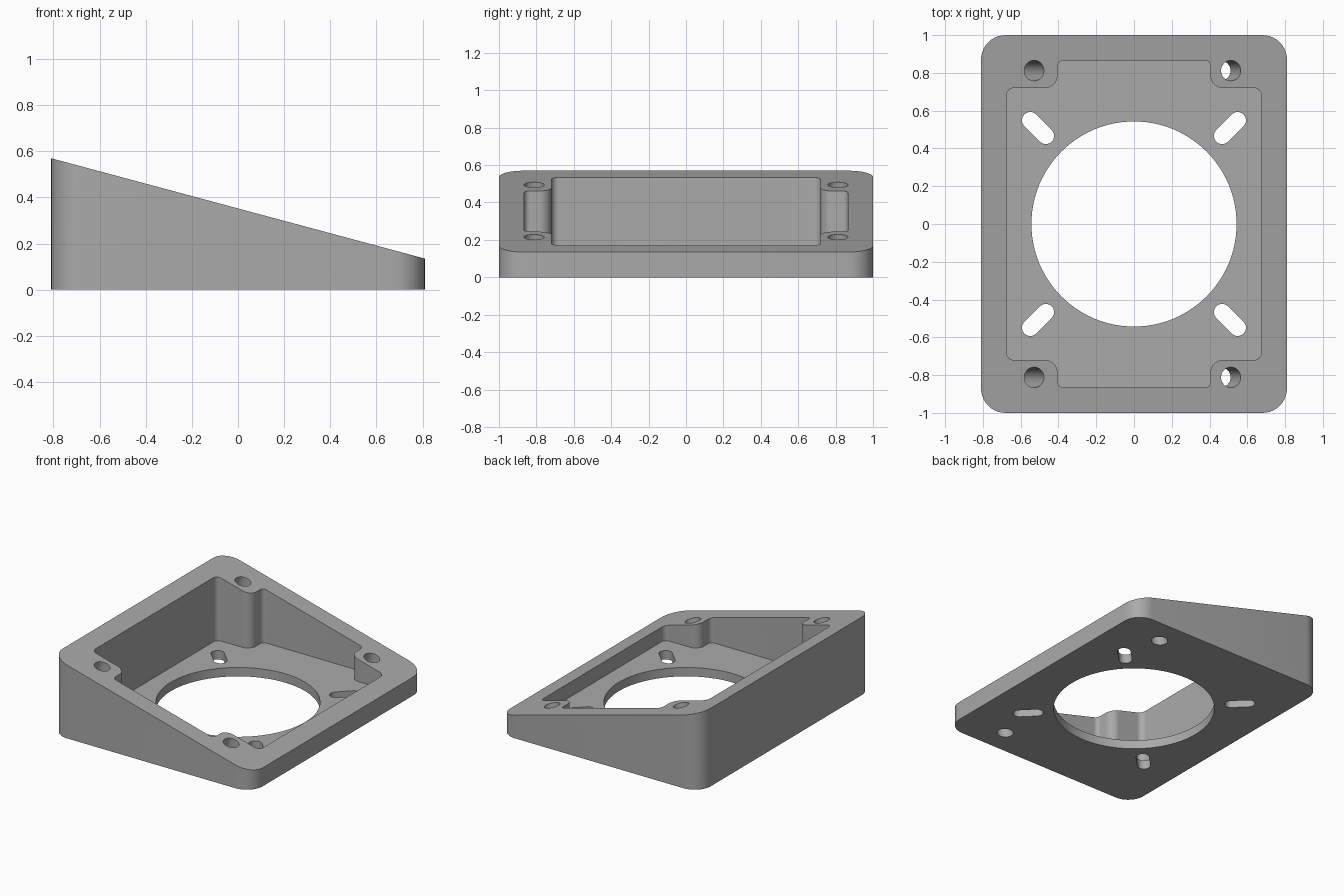
import bpy, bmesh
from math import sin, cos, pi, atan2
from mathutils import Vector, Matrix

if "Cube" in bpy.data.objects:
    bpy.data.objects.remove(bpy.data.objects["Cube"], do_unlink=True)

SLOPE = (0.57 - 0.135) / 1.62
MID_HEIGHT = 0.3525
FLOOR = 0.065
TILT = atan2(SLOPE, 1)


def top_height(x):
    return MID_HEIGHT - SLOPE * x


def rounded(corners, steps=10):
    """Outline with every (x, y, radius) right-angle corner replaced by an arc."""
    points = []
    for i, (x, y, r) in enumerate(corners):
        here = Vector((x, y))
        to_prev = (Vector(corners[i - 1][:2]) - here).normalized()
        to_next = (Vector(corners[(i + 1) % len(corners)][:2]) - here).normalized()
        for s in range(steps + 1):
            a = s / steps * pi / 2
            points.append(here + r * (to_prev * (1 - sin(a)) + to_next * (1 - cos(a))))
    return points


def circle(r, steps):
    return [Vector((r * cos(2 * pi * i / steps), r * sin(2 * pi * i / steps)))
            for i in range(steps)]


def slot(half_length, r, steps=12):
    return [Vector((side * half_length + r * cos(a), r * sin(a)))
            for side, start in ((1, -pi / 2), (-1, pi / 2))
            for a in (start + pi * i / steps for i in range(steps + 1))]


def prism(name, outline, bottom, top, matrix=Matrix()):
    """Extrude an outline; top may be a number or a function of x."""
    bm = bmesh.new()
    lift = top if callable(top) else lambda x: top
    low = [bm.verts.new((p.x, p.y, bottom)) for p in outline]
    high = [bm.verts.new((p.x, p.y, lift(p.x))) for p in outline]
    bm.faces.new(low[::-1])
    bm.faces.new(high)
    for i in range(len(low)):
        j = (i + 1) % len(low)
        bm.faces.new((low[i], low[j], high[j], high[i]))
    bmesh.ops.transform(bm, matrix=matrix, verts=bm.verts)
    bmesh.ops.recalc_face_normals(bm, faces=bm.faces)
    mesh = bpy.data.meshes.new(name)
    bm.to_mesh(mesh)
    bm.free()
    obj = bpy.data.objects.new(name, mesh)
    bpy.context.collection.objects.link(obj)
    return obj


# Wedge body with rounded vertical corners
body = prism("wedge_housing", rounded([(-0.81, -1, 0.13), (0.81, -1, 0.13),
                                       (0.81, 1, 0.13), (-0.81, 1, 0.13)]),
             0, top_height)

# Cross-shaped pocket that leaves a boss in each corner
quarter = [(0.675, 0.72, 0.04), (0.405, 0.72, 0.065), (0.405, 0.865, 0.03)]
half = quarter + [(-x, y, r) for x, y, r in quarter[::-1]]
pocket = half + [(-x, -y, r) for x, y, r in half]
cutters = [prism("pocket_cutter", rounded(pocket), FLOOR, 1)]

# Large opening through the floor
cutters.append(prism("opening_cutter", circle(0.543, 96), -0.2, 0.2))

# Radial slots in the floor and screw holes square to the sloped rim
for sx in (-1, 1):
    for sy in (-1, 1):
        place = Matrix.Translation((sx * 0.508, sy * 0.508, 0)) @ \
            Matrix.Rotation(atan2(sy, sx), 4, 'Z')
        cutters.append(prism("slot_cutter", slot(0.058, 0.044), -0.2, 0.2, place))
        x = sx * 0.521 - 0.008
        place = Matrix.Translation((x, sy * 0.812, top_height(x))) @ \
            Matrix.Rotation(TILT, 4, 'Y')
        cutters.append(prism("screw_hole_cutter", circle(0.054, 32), -0.42, 0.2, place))

# Cut everything out, then drop the cutters
bpy.context.view_layer.objects.active = body
body.select_set(True)
for cutter in cutters:
    cutter.hide_render = True
    mod = body.modifiers.new("cut", 'BOOLEAN')
    mod.operation = 'DIFFERENCE'
    mod.solver = 'EXACT'
    mod.object = cutter
    bpy.ops.object.modifier_apply(modifier=mod.name)
    bpy.data.objects.remove(cutter, do_unlink=True)

# One plain grey finish
grey = bpy.data.materials.new("plain_grey")
grey.use_nodes = True
colour = (0.4, 0.4, 0.4, 1)
grey.diffuse_color = colour
grey.node_tree.nodes["Principled BSDF"].inputs["Base Color"].default_value = colour
body.data.materials.clear()
body.data.materials.append(grey)
bpy.ops.object.shade_smooth_by_angle(angle=pi / 6)
